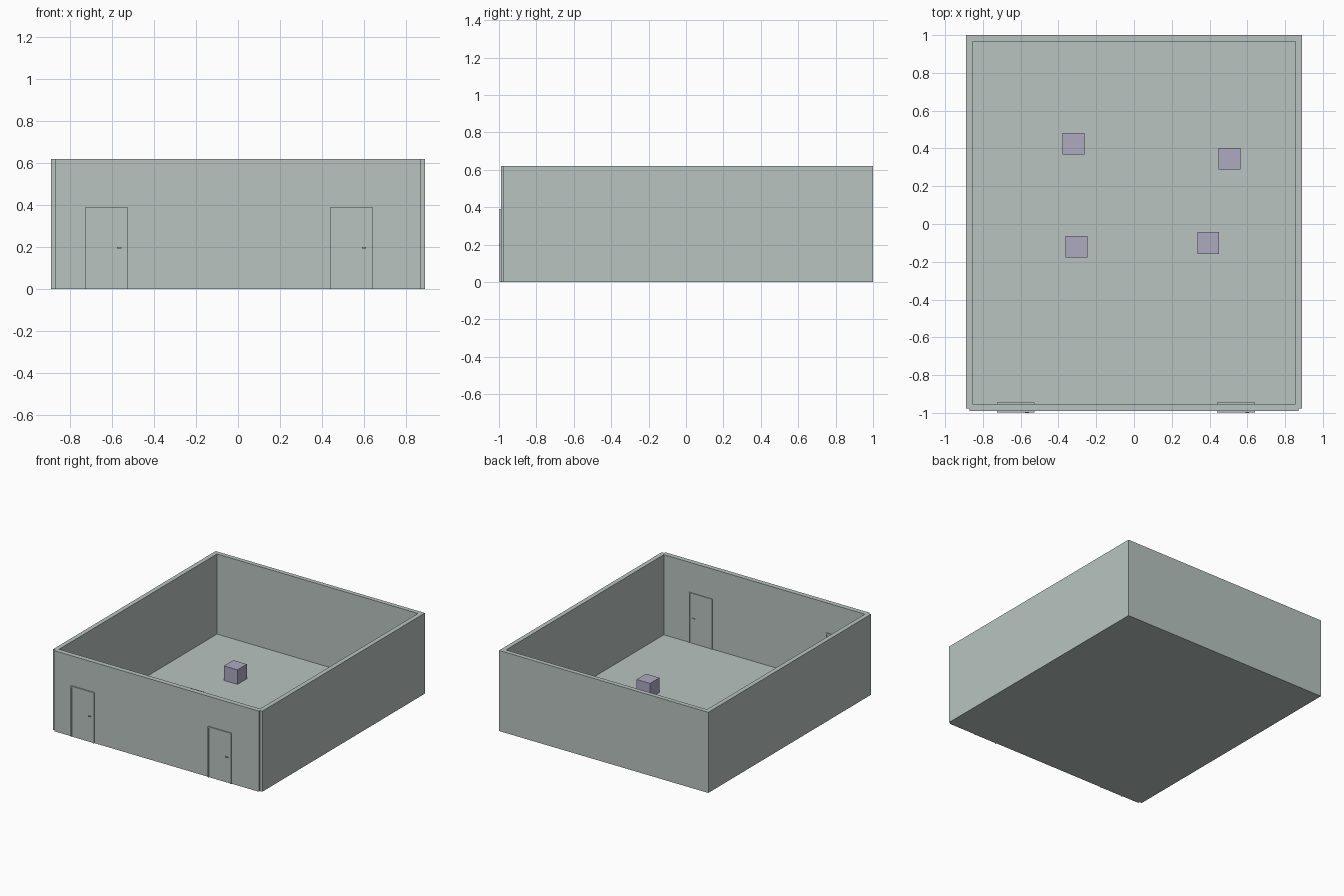
import bpy, bmesh

if "Cube" in bpy.data.objects:
    bpy.data.objects.remove(bpy.data.objects["Cube"])

# Room dimensions
HEIGHT, FLOOR = 0.62, 0.004


def material(name, rgb):
    m = bpy.data.materials.new(name)
    m.diffuse_color = (*rgb, 1)
    m.use_nodes = True
    m.node_tree.nodes["Principled BSDF"].inputs["Base Color"].default_value = m.diffuse_color
    return m


wall_mat = material("pale_grey_green", (0.48, 0.55, 0.52))
crate_mat = material("lavender", (0.42, 0.40, 0.53))


def finish(name, bm, mat):
    bmesh.ops.recalc_face_normals(bm, faces=bm.faces)
    me = bpy.data.meshes.new(name)
    bm.to_mesh(me)
    bm.free()
    me.materials.append(mat)
    ob = bpy.data.objects.new(name, me)
    bpy.context.collection.objects.link(ob)
    return ob


def box(name, x, y, z, mat=wall_mat):
    """Box from (min, max) ranges along each axis."""
    bm = bmesh.new()
    bmesh.ops.create_cube(bm, size=1)
    for v in bm.verts:
        v.co = [(a + b) / 2 + c * (b - a) for (a, b), c in zip((x, y, z), v.co)]
    return finish(name, bm, mat)


def mirrored_slab(name, outline, z0, z1):
    """Extrude the right half of a plan upward and mirror it across x = 0."""
    bm = bmesh.new()
    face = bm.faces.new([bm.verts.new((x, y, z0)) for x, y in outline])
    top = bmesh.ops.extrude_face_region(bm, geom=[face], use_keep_orig=True)["geom"]
    for v in top:
        if isinstance(v, bmesh.types.BMVert):
            v.co.z = z1
    bmesh.ops.recalc_face_normals(bm, faces=bm.faces)
    # open the seam on the centre plane
    seam = [f for f in bm.faces if all(abs(v.co.x) < 1e-6 for v in f.verts)]
    bmesh.ops.delete(bm, geom=seam, context='FACES_ONLY')
    ob = finish(name, bm, wall_mat)
    ob.modifiers.new("mirror", 'MIRROR').use_axis[0] = True
    return ob


# Perimeter walls and floor share the stepped outer outline
outer = [(0, -0.99), (0.87, -0.99), (0.87, -0.976), (0.89, -0.976), (0.89, 1), (0, 1)]
inner = [(0, 0.966), (0.855, 0.966), (0.855, -0.952), (0, -0.952)]
mirrored_slab("walls", outer + inner, FLOOR, HEIGHT)
mirrored_slab("floor", outer, 0, FLOOR)


# Doors: slim frame around a panel on both wall faces, with a lever handle
def door(tag, x0, x1, top=0.39, jamb=0.008):
    depth = (-0.998, -0.946)
    box(f"{tag}_left_jamb", (x0, x0 + jamb), depth, (0, top))
    box(f"{tag}_right_jamb", (x1 - jamb, x1), depth, (0, top))
    box(f"{tag}_lintel", (x0 + jamb, x1 - jamb), depth, (top - jamb, top))
    box(f"{tag}_panel", (x0 + jamb, x1 - jamb), (-0.992, -0.95), (0, top - jamb))
    box(f"{tag}_handle", (x1 - 0.05, x1 - 0.03), (-1.0, -0.944), (0.194, 0.2))


door("left_door", -0.726, -0.526)
door("right_door", 0.44, 0.64)

# Cube blocks standing on the floor
R = 0.0575
for i, (x, y) in enumerate([(-0.32, 0.425), (0.505, 0.345), (-0.305, -0.12), (0.393, -0.1)]):
    box(f"block_{i + 1}", (x - R, x + R), (y - R, y + R), (0.001, 0.116), crate_mat)
